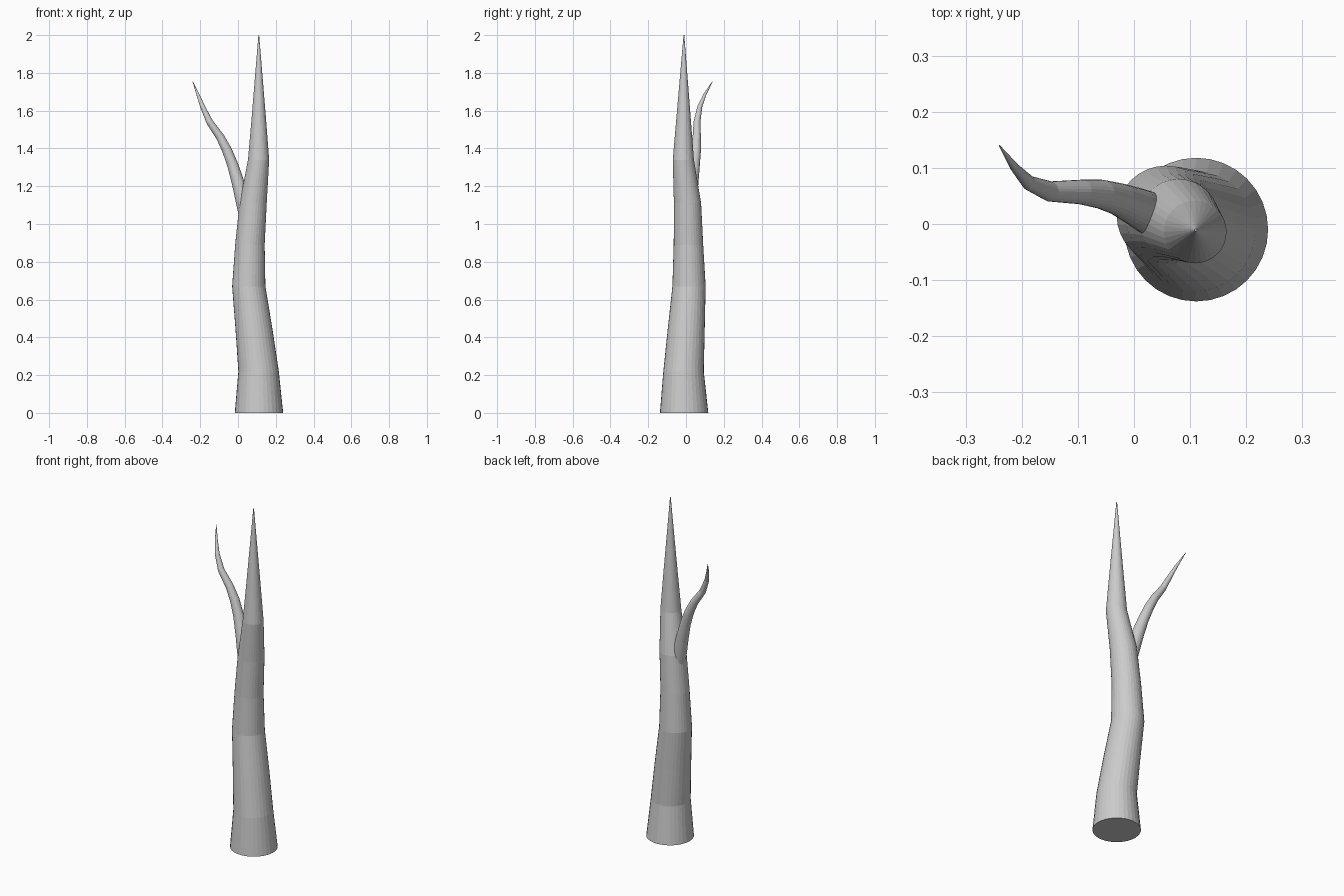
import bpy, bmesh, math
from mathutils import Vector

if "Cube" in bpy.data.objects:
    bpy.data.objects.remove(bpy.data.objects["Cube"])

def tube(name, path, sides, level=False):
    """Tapered tube through (x, y, z, radius) stations; level keeps the rings horizontal."""
    pts = [Vector(p[:3]) for p in path]
    bm = bmesh.new()
    rings = []
    for i, p in enumerate(pts):
        t = (pts[min(i + 1, len(pts) - 1)] - pts[max(i - 1, 0)]).normalized()
        if level:
            t = Vector((0, 0, 1))
        u = Vector((0, 1, 0)).cross(t).normalized()
        v = t.cross(u)
        r = path[i][3]
        rings.append([bm.verts.new(p + r * (math.cos(a) * u + math.sin(a) * v))
                      for a in (2 * math.pi * k / sides for k in range(sides))])
    for a, b in zip(rings, rings[1:]):
        for k in range(sides):
            n = (k + 1) % sides
            bm.faces.new((a[k], a[n], b[n], b[k]))
    bm.faces.new(rings[0][::-1])
    bm.faces.new(rings[-1])
    bmesh.ops.recalc_face_normals(bm, faces=bm.faces)
    me = bpy.data.meshes.new(name)
    bm.to_mesh(me)
    bm.free()
    ob = bpy.data.objects.new(name, me)
    bpy.context.collection.objects.link(ob)
    return ob

# Main trunk, swaying and tapering to a point
tube("trunk", [
    (0.111, -0.010, 0.00, 0.128),
    (0.109, -0.013, 0.22, 0.107),
    (0.085, 0.001, 0.44, 0.098),
    (0.057, 0.016, 0.67, 0.088),
    (0.063, 0.013, 0.89, 0.078),
    (0.080, 0.008, 1.11, 0.072),
    (0.109, -0.014, 1.34, 0.056),
    (0.110, -0.013, 1.56, 0.038),
    (0.110, -0.012, 1.78, 0.020),
    (0.110, -0.011, 2.00, 0.002)], 32, level=True)

# Side branch, rooted inside the trunk
tube("branch", [
    (0.050, 0.010, 1.03, 0.042),
    (0.026, 0.020, 1.12, 0.038),
    (0.003, 0.031, 1.21, 0.034),
    (-0.027, 0.044, 1.31, 0.029),
    (-0.058, 0.053, 1.39, 0.026),
    (-0.094, 0.057, 1.46, 0.022),
    (-0.150, 0.058, 1.54, 0.018),
    (-0.187, 0.073, 1.62, 0.013),
    (-0.212, 0.100, 1.685, 0.008),
    (-0.240, 0.140, 1.755, 0.001)], 24)
